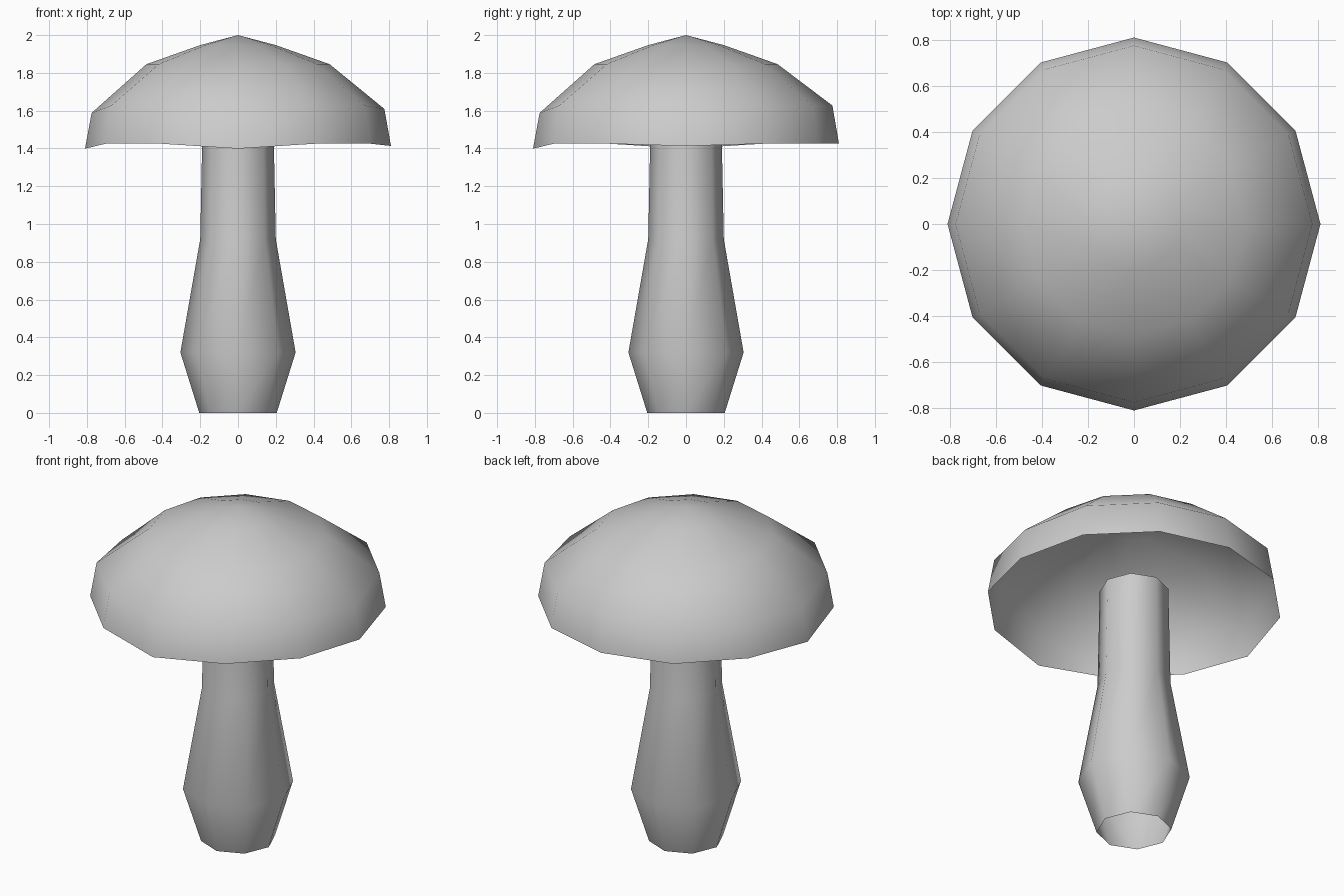
import bpy, bmesh, math
from math import sin, cos, tau

default = bpy.data.objects.get("Cube")
if default:
    bpy.data.objects.remove(default, do_unlink=True)

# One plain grey for the whole mushroom
grey = bpy.data.materials.new("mid_grey")
grey.use_nodes = True
grey.diffuse_color = (0.6, 0.6, 0.6, 1)
grey.node_tree.nodes["Principled BSDF"].inputs["Base Color"].default_value = (0.6, 0.6, 0.6, 1)


def lathe(name, profile, sides, wobble=lambda angle: 0.0):
    """Spin (radius, height, wobble amount) points, bottom to top, into an open shell."""
    bm = bmesh.new()
    rings = []
    for r, z, amount in profile:
        count = sides if r > 0 else 1
        ring = []
        for i in range(count):
            a = tau * i / sides
            ring.append(bm.verts.new((r * cos(a), r * sin(a), z + amount * wobble(a))))
        rings.append(ring)
    for low, high in zip(rings, rings[1:]):
        for i in range(sides):
            j = (i + 1) % sides
            corners = [low[i], low[j], high[j % len(high)], high[i % len(high)]]
            bm.faces.new(list(dict.fromkeys(corners)))
    mesh = bpy.data.meshes.new(name)
    bm.to_mesh(mesh)
    bm.free()
    mesh.materials.append(grey)
    obj = bpy.data.objects.new(name, mesh)
    bpy.context.collection.objects.link(obj)
    bpy.ops.object.select_all(action="DESELECT")
    obj.select_set(True)
    bpy.context.view_layer.objects.active = obj
    bpy.ops.object.shade_smooth_by_angle(angle=math.radians(60))


def rim_wobble(angle):
    """The brim dips slightly at its four axis points, not at the back."""
    quarter = round(angle / (tau / 4))
    if abs(angle - quarter * tau / 4) > 0.01:
        return 0.0
    return (-0.012, 0.0, -0.026, -0.026)[quarter % 4]


# Stem: open tube with a swollen foot and a straight neck ending inside the cap
lathe("stem", [(0.205, 0, 0), (0.305, 0.32, 0),
               (0.2, 0.92, 0), (0.188, 1.515, 0)], 8)

# Cap: hollow dome with a steep brim, open underneath
lathe("cap", [(0.81, 1.425, 1), (0.775, 1.627, 1.5),
              (0.485, 1.846, 0), (0.2, 1.947, 0), (0, 2, 0)], 12, rim_wobble)
